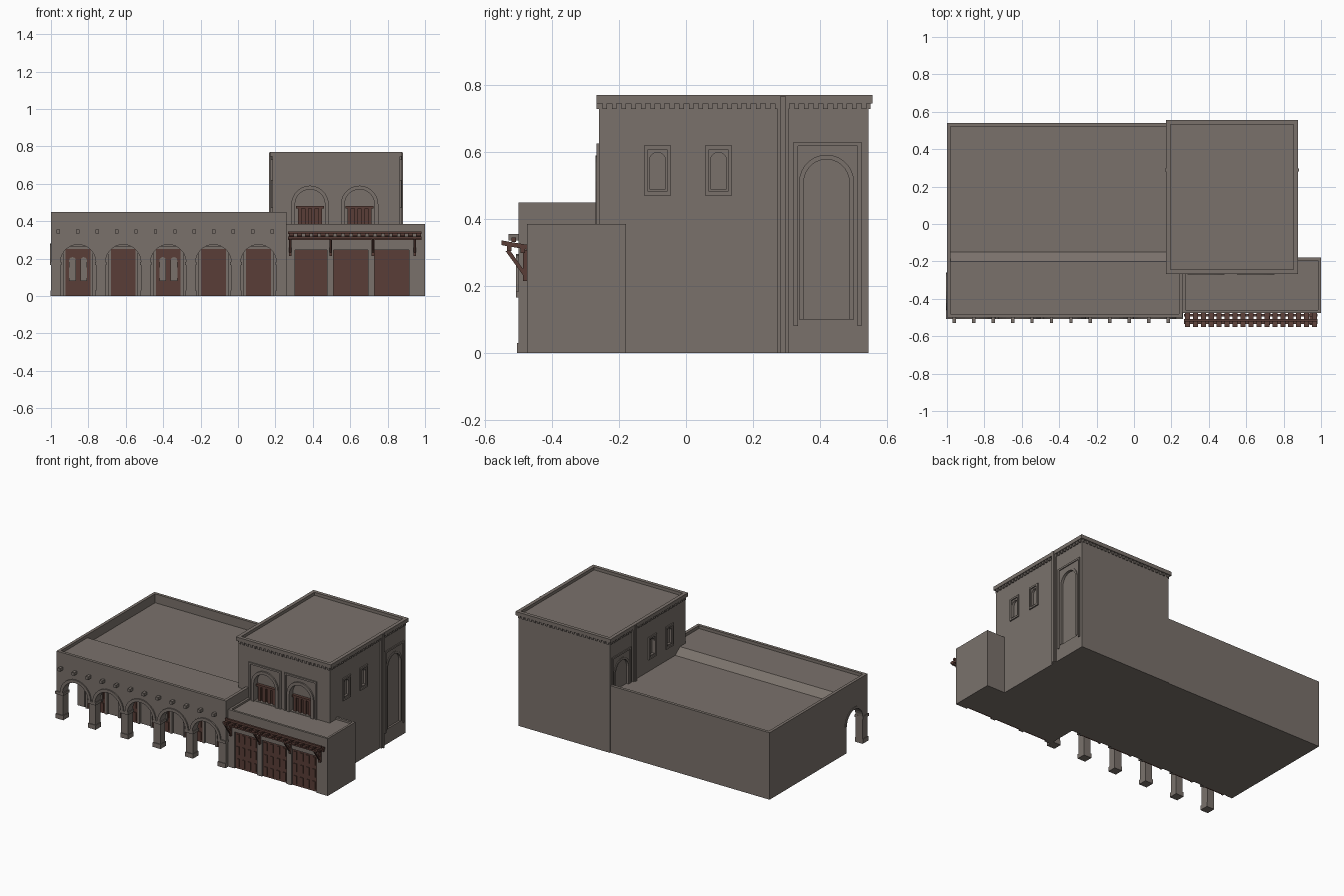
import bpy, bmesh, math

if "Cube" in bpy.data.objects:
    bpy.data.objects.remove(bpy.data.objects["Cube"])


def material(name, rgb):
    m = bpy.data.materials.new(name)
    m.diffuse_color = (*rgb, 1)
    m.use_nodes = True
    m.node_tree.nodes["Principled BSDF"].inputs["Base Color"].default_value = m.diffuse_color
    return m


PLASTER = material("plaster", (0.195, 0.167, 0.148))
WOOD = material("brown wood", (0.100, 0.048, 0.038))


# A solid is (profile points, extrusion axis, start, end)
def box(x0, x1, y0, y1, z0, z1):
    return ([(x0, z0), (x1, z0), (x1, z1), (x0, z1)], 'y', y0, y1)


def arch(c, z0, spring, r, n=14):
    curve = [(c - r * math.cos(math.pi * i / n), spring + r * math.sin(math.pi * i / n))
             for i in range(n + 1)]
    return [(c - r, z0)] + curve + [(c + r, z0)]


def arch_ring(c, z0, spring, r0, r1):
    return arch(c, z0, spring, r1) + arch(c, z0, spring, r0)[::-1]


def portal(u0, u1, z0, z1, w):
    return [(u0, z0), (u0, z1), (u1, z1), (u1, z0),
            (u1 - w, z0), (u1 - w, z1 - w), (u0 + w, z1 - w), (u0 + w, z0)]


def rim(x0, x1, y0, y1, z0, z1, w):
    return [box(x0, x1, y0, y0 + w, z0, z1), box(x0, x1, y1 - w, y1, z0, z1),
            box(x0, x0 + w, y0 + w, y1 - w, z0, z1), box(x1 - w, x1, y0 + w, y1 - w, z0, z1)]


def make(name, solids, mat=PLASTER):
    bm = bmesh.new()
    for pts, axis, a, b in solids:
        def at(p, d):
            return (p[0], d, p[1]) if axis == 'y' else (d, p[0], p[1])
        lo = [bm.verts.new(at(p, a)) for p in pts]
        hi = [bm.verts.new(at(p, b)) for p in pts]
        bm.faces.new(lo)
        bm.faces.new(hi[::-1])
        for i in range(len(pts)):
            j = (i + 1) % len(pts)
            bm.faces.new((lo[j], lo[i], hi[i], hi[j]))
    bmesh.ops.recalc_face_normals(bm, faces=bm.faces)
    me = bpy.data.meshes.new(name)
    bm.to_mesh(me)
    bm.free()
    me.materials.append(mat)
    ob = bpy.data.objects.new(name, me)
    bpy.context.collection.objects.link(ob)
    return ob


def cut(ob, solids):
    cutter = make("cutter", solids)
    cutter.hide_render = True
    mod = ob.modifiers.new("cut", 'BOOLEAN')
    mod.operation, mod.solver, mod.object = 'DIFFERENCE', 'EXACT', cutter
    bpy.context.view_layer.objects.active = ob
    bpy.ops.object.modifier_apply(modifier=mod.name)
    bpy.data.objects.remove(cutter)


def door(x0, x1, z1, y, rows=3, cols=2):
    """Door slab with raised panels, front at -y."""
    parts = [box(x0, x1, y - 0.006, y + 0.004, 0, z1)]
    w, h = (x1 - x0) / cols, z1 / rows
    for i in range(cols):
        for j in range(rows):
            parts.append(box(x0 + i * w + 0.012, x0 + (i + 1) * w - 0.012, y - 0.011, y - 0.006,
                             j * h + 0.014, (j + 1) * h - 0.014))
    return parts


# Long low wing: body, sloped roof step and porch ceiling in one profile
make("wing_body", [([(-.27, 0), (.54, 0), (.54, .39), (-.15, .39), (-.2, .43), (-.45, .43),
                     (-.45, .33), (-.27, .33)], 'x', -1, .26)])
side_rim = [(-.48, .43), (-.2, .43), (-.15, .39), (.52, .39), (.52, .45), (-.48, .45)]
make("wing_parapet", [(side_rim, 'x', -1, -.98), (side_rim, 'x', .24, .26),
                      box(-1, .26, -.5, -.48, .43, .45), box(-1, .26, .52, .54, .39, .45)])

# Arcade: five arches in front, one at the left end
centres = [-.855 + i * .24125 for i in range(5)]
front = [(-1, 0)]
for c in centres:
    front += arch(c, 0, .18, .095)
front += [(.26, 0), (.26, .43), (-1, .43)]
side = [(-.45, 0)] + arch(-.36, 0, .18, .085) + [(-.27, 0), (-.27, .33), (-.45, .33)]
make("arcade_wall", [(front, 'y', -.5, -.45), (side, 'x', -1, -.95)])
make("arch_mouldings", [(arch_ring(c, .18, .18, .095, .115), 'y', -.508, -.5) for c in centres]
     + [(arch_ring(-.36, .18, .18, .085, .1), 'x', -1.004, -1)])
piers = [-.975] + [c + .1206 for c in centres]
make("pier_capitals", [box(max(x - .031, -1.004), x + .031, -.508, -.444, .165, .183) for x in piers])
make("pier_bases", [box(max(x - .029, -1.003), x + .029, -.505, -.446, 0, .03) for x in piers])
make("roof_beam_ends", [box(-.97 + i * .104, -.952 + i * .104, -.53, -.49, .335, .355)
                        for i in range(12)])

# Doors behind the arcade, alternating panelled and glazed
arcade_doors, frames, infill = [], [], []
for i, c in enumerate(centres):
    arcade_doors += door(c - .066, c + .066, .25, -.274)
    frames.append((portal(c - .08, c + .08, 0, .265, .014), 'y', -.285, -.27))
    if i in (0, 2):
        infill += [(arch(c + d, .08, .19, .018, 6), 'y', -.29, -.28) for d in (-.03, .03)]
make("arcade_doors", arcade_doors, WOOD)
make("arcade_door_frames", frames)
make("arcade_door_lights", infill)

# Tower with recessed windows and blind arches, same on both flanks
tower = make("tower_body", [box(.185, .865, -.26, .545, 0, .75)])
flanks = [lambda x: x, lambda x: 1.05 - x]
niche_y, win_x = (-.085, .097), (.385, .65)
holes = [(arch(c, .375, .49, .08), 'y', -.3, -.23) for c in win_x]
trim, pilasters = [], []
for f in flanks:
    def slab(pts, a, b):
        return (pts, 'x', f(a), f(b))
    holes.append(slab(arch(.42, .1, .51, .068), .853, .9))
    trim.append(slab(arch_ring(.42, .1, .51, .068, .082), .864, .87))
    trim.append(slab(portal(.322, .525, .08, .63, .012), .864, .871))
    for y in niche_y:
        holes.append(slab(arch(y, .49, .575, .024, 8), .85, .9))
        trim.append(slab(portal(y - .04, y + .04, .47, .62, .012), .864, .873))
        trim.append(slab([(y - .028, .47), (y + .028, .47), (y + .028, .482), (y - .028, .482)], .864, .873))
    pilasters.append(slab([(.273, 0), (.307, 0), (.307, .77), (.273, .77)], .86, .876))
    pilasters.append(slab([(.282, 0), (.298, 0), (.298, .768), (.282, .768)], .876, .883))
cut(tower, holes)
make("flank_window_and_arch_trim", trim)
make("flank_pilasters", pilasters)

# Tower front windows
make("window_arch_mouldings", [(arch_ring(c, .37, .49, .08, .1), 'y', -.27, -.26) for c in win_x])
make("window_surrounds", [(portal(c - .121, c + .121, .37, .625, .012), 'y', -.268, -.26) for c in win_x])
shutters = []
for c in win_x:
    shutters += [box(c - .075, c + .075, -.25, -.23, .468, .482),
                 box(c - .05, c + .05, -.237, -.23, .37, .468)]
    shutters += [box(c + d - .01, c + d + .01, -.247, -.23, .37, .468) for d in (-.055, -.018, .018, .055)]
make("window_shutters", shutters, WOOD)

# Tower cornice and its small blocks
make("tower_cornice", rim(.172, .878, -.268, .557, .745, .77, .024))
blocks = [box(.19 + i * .0287, .204 + i * .0287, y, y + .012, .728, .745)
          for i in range(24) for y in (-.267, .54)]
blocks += [box(x, x + .012, -.25 + i * .0287, -.236 + i * .0287, .728, .745)
           for i in range(28) for x in (.176, .862)]
make("cornice_blocks", blocks)

# Shop annex with three recessed doors
annex = make("annex_body", [box(.26, 1, -.475, -.18, 0, .372)])
shops = ((.305, .475), (.51, .695), (.73, .915))
cut(annex, [box(a, b, -.5, -.455, -.05, .245) for a, b in shops])
make("annex_parapet", rim(.26, 1, -.475, -.18, .372, .385, .015))
shop_doors = []
for a, b in shops:
    shop_doors += door(a, b, .245, -.458, 3, 4)
make("shop_doors", shop_doors, WOOD)

# Slatted awning on brackets
slat = [(-.47, .308), (-.47, .322), (-.552, .336), (-.552, .322)]
make("awning_slats", [(slat, 'x', .272 + i * .0425, .299 + i * .0425) for i in range(17)], WOOD)
make("awning_rails", [box(.268, .982, y, y + .014, z, z + .014)
                      for y, z in ((-.495, .299), (-.535, .305), (-.522, .331))], WOOD)
strut = [(-.48, .222), (-.48, .24), (-.525, .305), (-.54, .305)]
brackets = []
for x in (.28, .495, .722, .945):
    brackets += [box(x - .007, x + .007, -.487, -.473, .215, .308), (strut, 'x', x - .006, x + .006)]
make("awning_brackets", brackets, WOOD)
